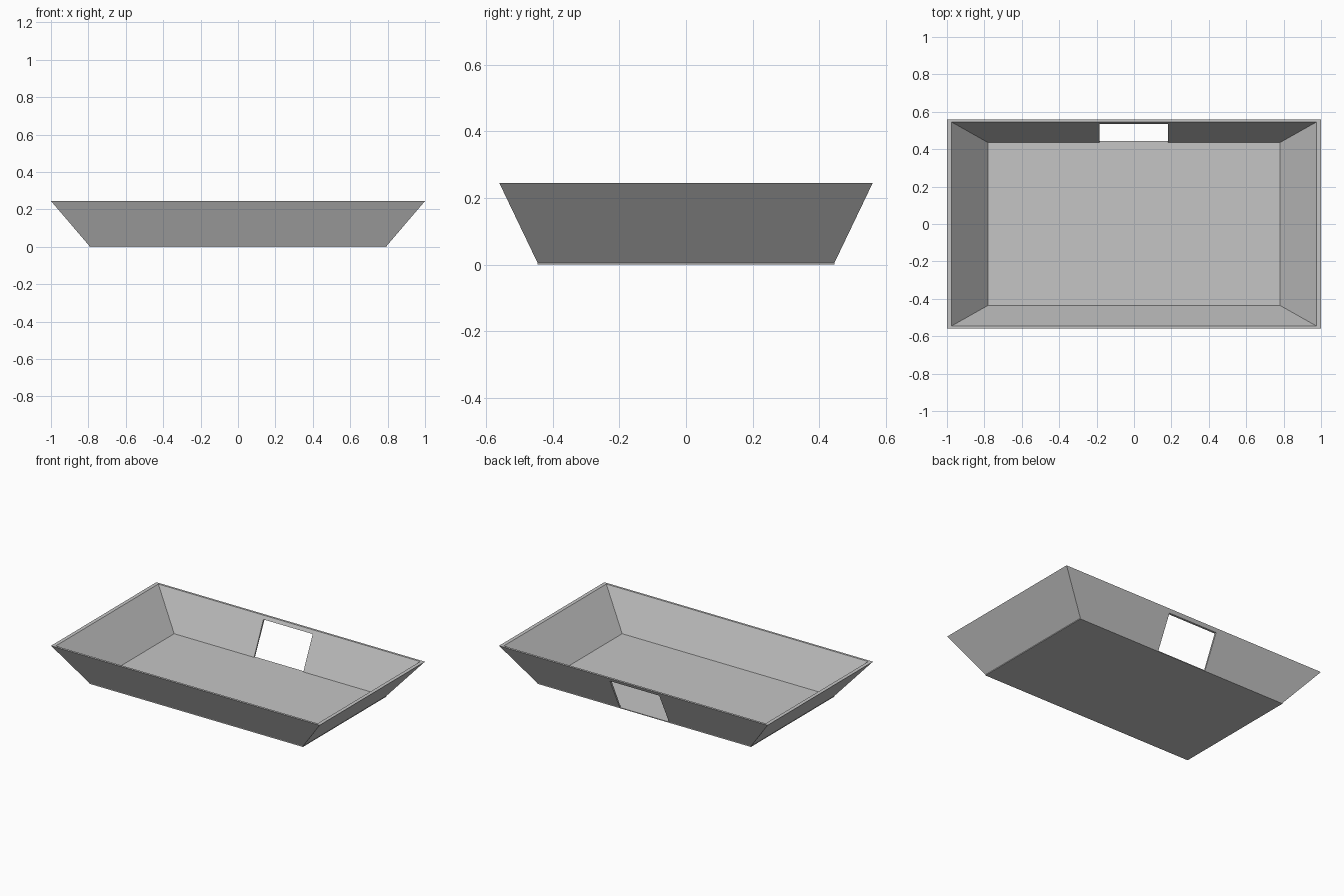
import bpy
import bmesh

cube = bpy.data.objects.get("Cube")
if cube:
    bpy.data.objects.remove(cube, do_unlink=True)

FLOOR, TOP = 0.005, 0.245

grey = bpy.data.materials.new("light_grey")
grey.use_nodes = True
colour = (0.56, 0.56, 0.56, 1)
grey.diffuse_color = colour
grey.node_tree.nodes["Principled BSDF"].inputs["Base Color"].default_value = colour


def make_object(name, bm):
    bmesh.ops.recalc_face_normals(bm, faces=bm.faces[:])
    mesh = bpy.data.meshes.new(name)
    bm.to_mesh(mesh)
    bm.free()
    mesh.materials.append(grey)
    obj = bpy.data.objects.new(name, mesh)
    bpy.context.collection.objects.link(obj)
    return obj


def make_box(name, low, high):
    bm = bmesh.new()
    bmesh.ops.create_cube(bm, size=1)
    for v in bm.verts:
        v.co = [lo if c < 0 else hi for c, lo, hi in zip(v.co, low, high)]
    return make_object(name, bm)


def rectangle(bm, x, y, z):
    corners = ((-x, -y), (x, -y), (x, y), (-x, y))
    return [bm.verts.new((cx, cy, z)) for cx, cy in corners]


# Sloping walls: a thin profile lofted round the rectangle
bm = bmesh.new()
rings = [rectangle(bm, *size) for size in (
    (0.795, 0.445, FLOOR), (1.0, 0.56, TOP),
    (0.975, 0.545, TOP), (0.78, 0.435, FLOOR))]
for i, ring in enumerate(rings):
    following = rings[(i + 1) % len(rings)]
    for j in range(4):
        k = (j + 1) % 4
        bm.faces.new((ring[j], ring[k], following[k], following[j]))
walls = make_object("sloping_walls", bm)

# Opening in the back wall, reaching down to the floor
cutter = make_box("opening_cutter", (-0.185, 0.3, -0.05), (0.182, 0.7, 0.222))
cutter.hide_render = True
cut = walls.modifiers.new("opening", "BOOLEAN")
cut.operation = "DIFFERENCE"
cut.solver = "EXACT"
cut.object = cutter
bpy.context.view_layer.objects.active = walls
bpy.ops.object.modifier_apply(modifier=cut.name)
bpy.data.objects.remove(cutter, do_unlink=True)

# Floor plate
make_box("floor_plate", (-0.795, -0.445, 0), (0.795, 0.445, FLOOR))
